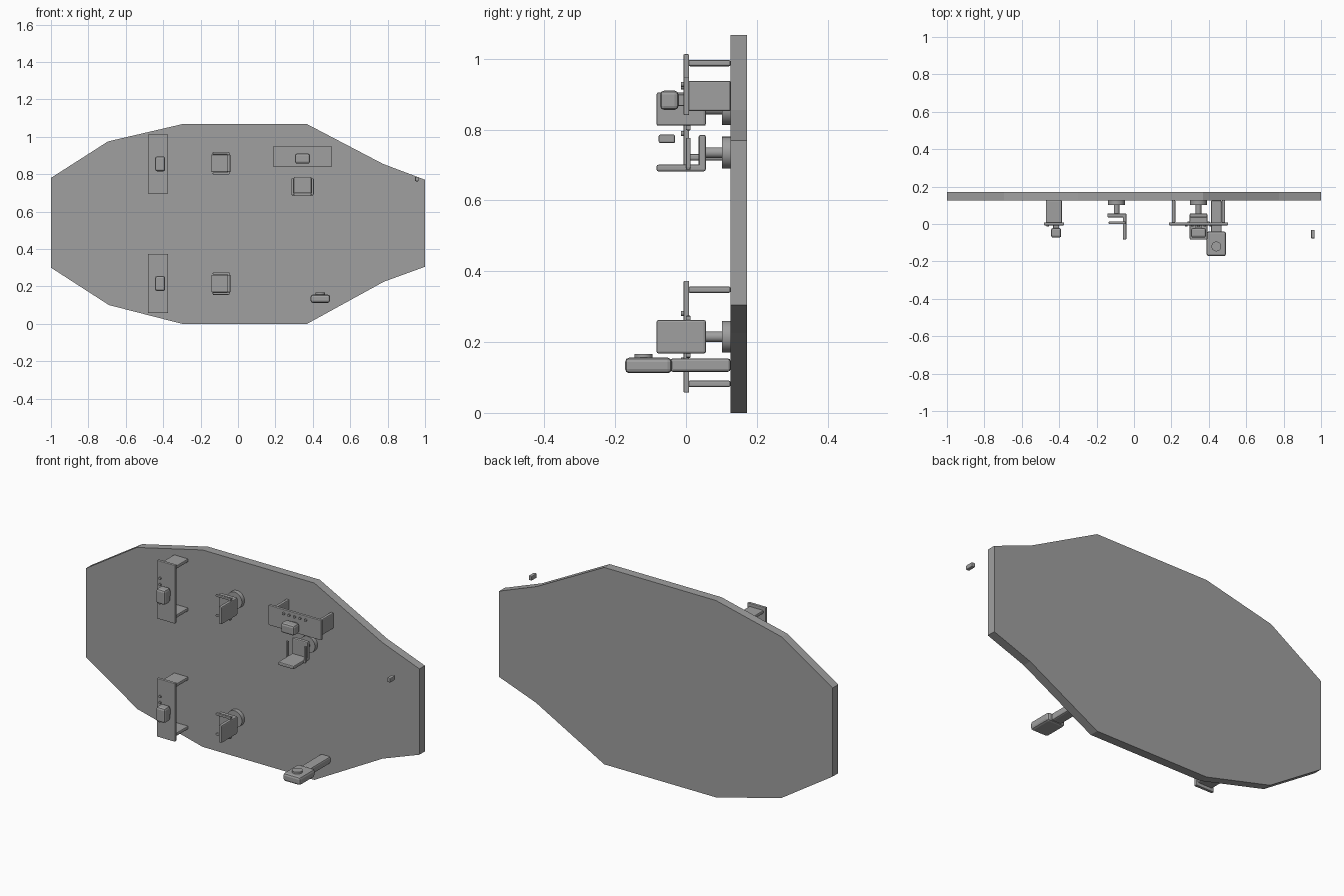
import bpy, bmesh, math
from mathutils import Matrix, Vector

if "Cube" in bpy.data.objects:
    bpy.data.objects.remove(bpy.data.objects["Cube"])

grey = bpy.data.materials.new("plain grey")
grey.diffuse_color = (0.35, 0.35, 0.35, 1)
grey.use_nodes = True
grey.node_tree.nodes["Principled BSDF"].inputs["Base Color"].default_value = grey.diffuse_color


def finish(name, bm, mat=Matrix()):
    bmesh.ops.transform(bm, matrix=mat, verts=bm.verts)
    bmesh.ops.recalc_face_normals(bm, faces=bm.faces)
    me = bpy.data.meshes.new(name)
    bm.to_mesh(me)
    bm.free()
    me.materials.append(grey)
    ob = bpy.data.objects.new(name, me)
    bpy.context.collection.objects.link(ob)
    return ob


def box(name, lo, hi, bevel=0.004, mat=Matrix()):
    """Box between two corners with softened edges."""
    lo, hi = Vector(lo), Vector(hi)
    bm = bmesh.new()
    bmesh.ops.create_cube(bm, size=1)
    for v in bm.verts:
        v.co = (lo + hi) / 2 + v.co * (hi - lo)
    if bevel:
        bmesh.ops.bevel(bm, geom=bm.edges[:], offset=bevel, segments=2,
                        profile=0.5, affect='EDGES')
    return finish(name, bm, mat)


def disc(name, centre, radius, depth, axis='Y', mat=Matrix(), sides=32):
    """Cylinder centred on a point, along Y or Z."""
    bm = bmesh.new()
    bmesh.ops.create_cone(bm, cap_ends=True, segments=sides, radius1=radius,
                          radius2=radius, depth=depth)
    turn = Matrix.Rotation(math.pi / 2, 4, 'X') if axis == 'Y' else Matrix()
    ob = finish(name, bm, mat @ Matrix.Translation(centre) @ turn)
    bpy.ops.object.select_all(action='DESELECT')
    bpy.context.view_layer.objects.active = ob
    ob.select_set(True)
    bpy.ops.object.shade_smooth_by_angle(angle=math.radians(35))
    return ob


def place(x, z, turned):
    m = Matrix.Translation((x, 0, z))
    return m @ Matrix.Rotation(math.pi / 2, 4, 'Y') if turned else m


# Backing panel: twelve-sided outline
outline = [(-1, .30), (-1, .78), (-.695, .975), (-.30, 1.067), (.37, 1.067),
           (.775, .855), (1, .77), (1, .305), (.78, .225), (.37, 0),
           (-.30, 0), (-.69, .10)]
bm = bmesh.new()
face = bm.faces.new([bm.verts.new((x, .125, z)) for x, z in outline])
ext = bmesh.ops.extrude_face_region(bm, geom=[face], use_keep_orig=True)
bmesh.ops.translate(bm, vec=(0, .047, 0),
                    verts=[g for g in ext["geom"] if isinstance(g, bmesh.types.BMVert)])
finish("backing_panel", bm)


# Switch: plate on two legs, with a knob and a row of five studs
def switch(name, x, z, turned=False):
    m = place(x, z, turned)
    box(name + "_plate", (-.054, -.007, -.158), (.054, .009, .158), .003, m)
    for i, s in enumerate((-1, 1)):
        box(f"{name}_leg_{i}", (-.043, .006, s * .133 - .009),
            (.043, .126, s * .133 + .009), .005, m)
    box(name + "_knob_shaft", (-.004, -.025, -.016), (.028, 0, .016), .003, m)
    box(name + "_knob", (-.015, -.073, -.04), (.039, -.021, .04), .011, m)
    for i in range(-2, 3):
        disc(f"{name}_stud_{i + 2}", (-.033, -.009, i * .033), .007, .01, mat=m, sides=16)


switch("upper_switch", -.428, .855)
switch("lower_switch", -.428, .215)
switch("side_switch", .345, .895, True)


# Holder: round base, stem, back plate, side plate and two lips
def holder(name, x, z, turned=False):
    m = place(x, z, turned)
    disc(name + "_base", (0, .114, 0), .045, .024, mat=m)
    disc(name + "_stem", (0, .076, 0), .015, .06, mat=m)
    box(name + "_back", (-.05, .036, -.047), (.052, .056, .047), .005, m)
    box(name + "_side", (.034, -.083, -.047), (.053, .054, .047), .005, m)
    for i, s in enumerate((-1, 1)):
        box(f"{name}_lip_{i}", (-.042, 0, s * .054 - .006),
            (.045, .013, s * .054 + .006), .003, m)
        # short tab joining the lip to the side plate
        box(f"{name}_tab_{i}", (.036, 0, s * .05 - .008),
            (.048, .013, s * .05 + .008), .002, m)


holder("upper_holder", -.093, .858)
holder("lower_holder", -.093, .215)
holder("turned_holder", .345, .735, True)

# Lever: arm out of the panel, wide head and round button
box("lever_arm", (.411, -.045, .116), (.469, .126, .154), .008)
box("lever_head", (.388, -.172, .112), (.492, -.04, .156), .012)
disc("lever_button", (.44, -.12, .158), .026, .016, axis='Z')

# Small loose block at the right edge
box("small_block", (.947, -.077, .762), (.966, -.031, .786), .004)
